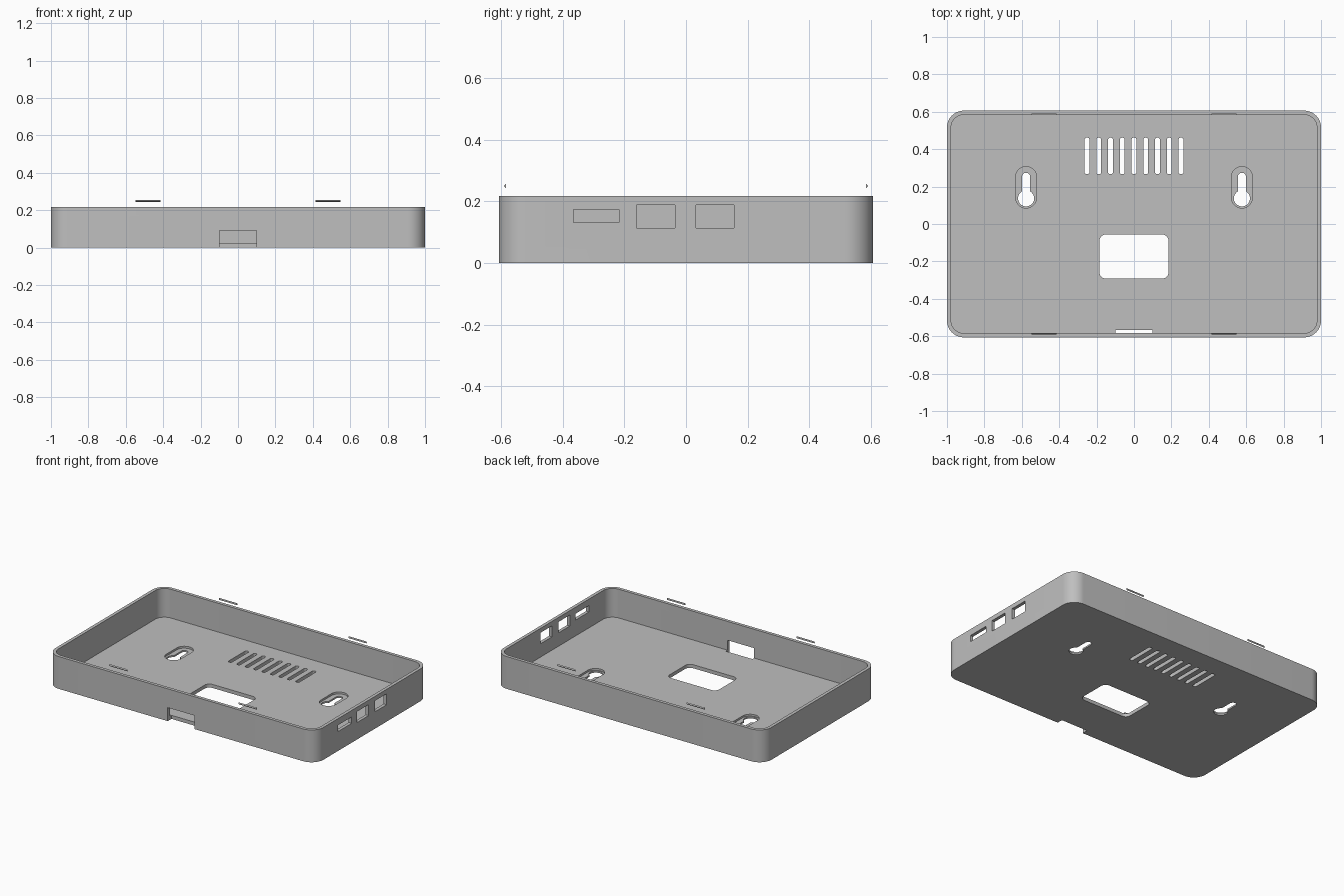
import bpy, bmesh, math

if "Cube" in bpy.data.objects:
    bpy.data.objects.remove(bpy.data.objects["Cube"])


def outline(cx, cy, w, h, r, seg=10):
    """Rounded rectangle, or stadium/circle when r is half the width."""
    pts = []
    for i, (sx, sy) in enumerate([(1, 1), (-1, 1), (-1, -1), (1, -1)]):
        for k in range(seg + 1):
            a = (i + k / seg) * math.pi / 2
            p = (cx + sx * (w / 2 - r) + r * math.cos(a),
                 cy + sy * (h / 2 - r) + r * math.sin(a))
            if not pts or math.dist(p, pts[-1]) > 1e-5:
                pts.append(p)
    if math.dist(pts[0], pts[-1]) < 1e-5:
        pts.pop()
    return pts


def prism(name, pts, lo, hi, axis="z"):
    """Extrude a 2D outline along z, or along x with the outline in (y, z)."""
    def place(p, t):
        return (p[0], p[1], t) if axis == "z" else (t, p[0], p[1])
    bm = bmesh.new()
    a = [bm.verts.new(place(p, lo)) for p in pts]
    b = [bm.verts.new(place(p, hi)) for p in pts]
    bm.faces.new(a)
    bm.faces.new(b)
    for i in range(len(pts)):
        j = (i + 1) % len(pts)
        bm.faces.new((a[i], a[j], b[j], b[i]))
    bmesh.ops.recalc_face_normals(bm, faces=bm.faces)
    mesh = bpy.data.meshes.new(name)
    bm.to_mesh(mesh)
    bm.free()
    mesh.materials.append(grey)
    ob = bpy.data.objects.new(name, mesh)
    bpy.context.collection.objects.link(ob)
    return ob


def rect(x0, x1, y0, y1):
    return [(x0, y0), (x1, y0), (x1, y1), (x0, y1)]


def cut(target, cutter):
    mod = target.modifiers.new("cut", "BOOLEAN")
    mod.operation = "DIFFERENCE"
    mod.solver = "EXACT"
    mod.object = cutter
    bpy.context.view_layer.objects.active = target
    bpy.ops.object.modifier_apply(modifier=mod.name)
    bpy.data.objects.remove(cutter)


grey = bpy.data.materials.new("light grey plastic")
grey.diffuse_color = (0.52, 0.52, 0.52, 1)
grey.use_nodes = True
grey.node_tree.nodes["Principled BSDF"].inputs["Base Color"].default_value = grey.diffuse_color

HALF_Y, TOP, FLOOR, WALL = 0.606, 0.218, 0.024, 0.022

# Open tray with rounded corners
tray = prism("case_tray", outline(0, 0, 2, 2 * HALF_Y, 0.09, 14), 0, TOP)
cut(tray, prism("cavity", outline(0, 0, 2 - 2 * WALL, 2 * (HALF_Y - WALL), 0.068, 14), FLOOR, 0.4))

# Ventilation slots
for i in range(9):
    cut(tray, prism("vent", outline((i - 4) * 0.0628, 0.364, 0.026, 0.195, 0.011, 5), -0.1, 0.1))

# Rectangular opening in the floor
cut(tray, prism("opening", outline(0, -0.174, 0.37, 0.236, 0.035), -0.1, 0.1))

# Keyhole hangers, each inside a shallow pocket
for s in (-1, 1):
    x = s * 0.577
    cut(tray, prism("pocket", outline(x, 0.196, 0.112, 0.222, 0.056), 0.011, 0.1))
    cut(tray, prism("slot", outline(x, 0.205, 0.044, 0.138, 0.022), -0.1, 0.1))
    cut(tray, prism("hole", outline(x, 0.137, 0.086, 0.086, 0.043), -0.1, 0.1))

# Notch through the front wall and floor edge
cut(tray, prism("notch", rect(-0.1, 0.1, -0.7, -0.566), -0.1, 0.091))

# Ports through the right wall
for y0, y1, z0, z1 in [(-0.365, -0.217, 0.131, 0.174),
                       (-0.16, -0.036, 0.114, 0.188),
                       (0.032, 0.156, 0.114, 0.188)]:
    cut(tray, prism("port", rect(y0, y1, z0, z1), 0.9, 1.1, "x"))

bpy.ops.object.select_all(action="DESELECT")
tray.select_set(True)
bpy.context.view_layer.objects.active = tray
bpy.ops.object.shade_smooth_by_angle(angle=math.radians(30))

# Thin snap ridges hovering above the long walls
for sx in (-1, 1):
    for sy in (-1, 1):
        tri = [(sy * 0.584, 0.243), (sy * 0.590, 0.2495), (sy * 0.584, 0.256)]
        side = ("left" if sx < 0 else "right") + ("_front" if sy < 0 else "_back")
        prism("snap_ridge_" + side, tri, sx * 0.482 - 0.067, sx * 0.482 + 0.067, "x")
